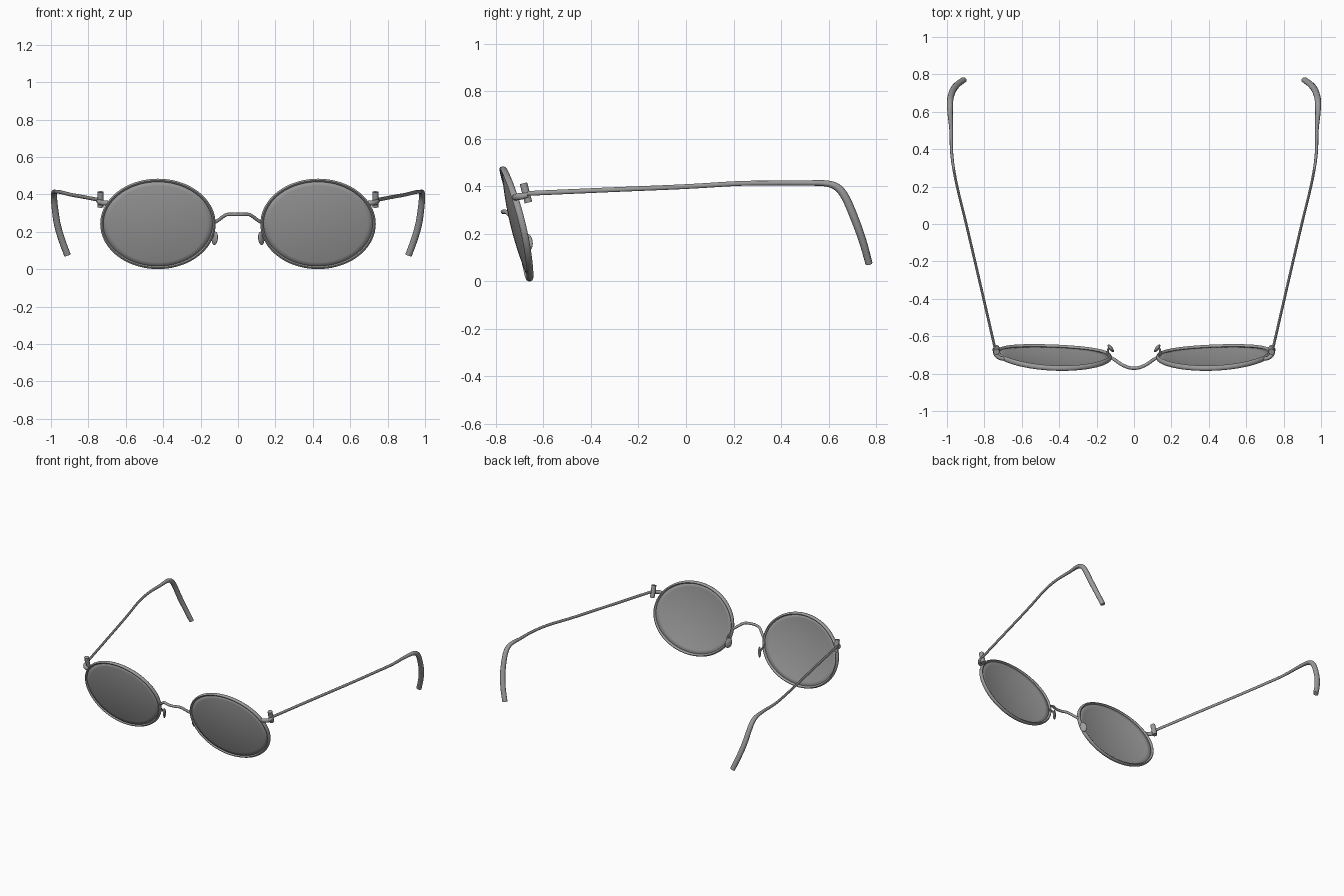
import bpy, bmesh, math
from mathutils import Vector, Matrix

cube = bpy.data.objects.get("Cube")
if cube:
    bpy.data.objects.remove(cube)


def material(name, value):
    m = bpy.data.materials.new(name)
    m.use_nodes = True
    m.diffuse_color = (value, value, value, 1)
    m.node_tree.nodes["Principled BSDF"].inputs["Base Color"].default_value = (value, value, value, 1)
    return m


GREY = material("satin grey", 0.33)


def finish(bm, name, mirror=False):
    """Turn a bmesh into a smooth object, optionally flipped to the right side."""
    if mirror:
        for v in bm.verts:
            v.co.x = -v.co.x
    bmesh.ops.recalc_face_normals(bm, faces=bm.faces[:])
    mesh = bpy.data.meshes.new(name)
    bm.to_mesh(mesh)
    bm.free()
    mesh.materials.append(GREY)
    obj = bpy.data.objects.new(name, mesh)
    bpy.context.collection.objects.link(obj)
    bpy.ops.object.select_all(action='DESELECT')
    obj.select_set(True)
    bpy.context.view_layer.objects.active = obj
    bpy.ops.object.shade_smooth_by_angle(angle=math.radians(40))
    return obj


def smooth_path(points, steps=6):
    """Catmull-Rom interpolation; extra components (radii) follow along."""
    p = [Vector(q) for q in points]
    p = [2 * p[0] - p[1]] + p + [2 * p[-1] - p[-2]]
    out = []
    for a, b, c, d in zip(p, p[1:], p[2:], p[3:]):
        for i in range(steps):
            t = i / steps
            out.append(0.5 * (2 * b + (c - a) * t + (2 * a - 5 * b + 4 * c - d) * t * t
                              + (3 * b - a - 3 * c + d) * t ** 3))
    return out + [p[-2]]


def sweep(path, ref, closed=False, sides=12):
    """Sweep an ellipse along (x, y, z, half size along ref, half size across)."""
    bm = bmesh.new()
    n = len(path)
    rings = []
    for i, p in enumerate(path):
        before = path[(i - 1) % n] if closed else path[max(i - 1, 0)]
        after = path[(i + 1) % n] if closed else path[min(i + 1, n - 1)]
        tangent = (Vector(after[:3]) - Vector(before[:3])).normalized()
        side = (ref - ref.dot(tangent) * tangent).normalized()
        other = tangent.cross(side)
        angles = [math.tau * k / sides for k in range(sides)]
        rings.append([bm.verts.new(Vector(p[:3]) + side * p[3] * math.cos(a)
                                   + other * p[4] * math.sin(a)) for a in angles])
    pairs = list(zip(rings, rings[1:]))
    if closed:
        pairs.append((rings[-1], rings[0]))
    else:
        bm.faces.new(rings[0])
        bm.faces.new(rings[-1])
    for r, q in pairs:
        for k in range(sides):
            j = (k + 1) % sides
            bm.faces.new((r[k], r[j], q[j], q[k]))
    return bm


X, Y, Z = Vector((1, 0, 0)), Vector((0, 1, 0)), Vector((0, 0, 1))


def lens_point(r, angle):
    """Point on the tilted, gently domed lens surface."""
    dx, dz = 0.30 * r * math.cos(angle), 0.233 * r * math.sin(angle)
    y = -0.735 - 0.24 * dz + 0.04 * dx + 0.38 * (dx * dx + dz * dz)
    return Vector((0.428 + dx, y, 0.242 + dz))


def build_lens():
    bm = bmesh.new()
    count = 64
    rings = [[bm.verts.new(lens_point(r / 8, math.tau * k / count)) for k in range(count)]
             for r in range(1, 9)]
    centre = bm.verts.new(lens_point(0, 0))
    for k in range(count):
        j = (k + 1) % count
        bm.faces.new((centre, rings[0][k], rings[0][j]))
        for a, b in zip(rings, rings[1:]):
            bm.faces.new((a[k], b[k], b[j], a[j]))
    return bm


def build_rim():
    path = [(*lens_point(1, math.tau * k / 72), 0.014, 0.009) for k in range(72)]
    return sweep(path, Y, closed=True, sides=10)


def build_temple():
    # Thin flat wire that swells into a bent ear piece
    path = [(0.742, -0.67, 0.370, 0.007, 0.010), (0.82, -0.33, 0.385, 0.007, 0.010),
            (0.897, 0.0, 0.399, 0.007, 0.010), (0.95, 0.22, 0.412, 0.007, 0.010),
            (0.974, 0.37, 0.414, 0.008, 0.010), (0.977, 0.50, 0.414, 0.010, 0.011),
            (0.983, 0.59, 0.412, 0.014, 0.013), (0.984, 0.64, 0.393, 0.016, 0.016),
            (0.981, 0.675, 0.345, 0.017, 0.017), (0.968, 0.715, 0.25, 0.018, 0.017),
            (0.945, 0.745, 0.165, 0.018, 0.016), (0.912, 0.770, 0.075, 0.018, 0.015)]
    return sweep(smooth_path(path), X)


def build_hinge():
    return sweep([(0.735, -0.684, 0.413, 0.016, 0.016),
                  (0.735, -0.663, 0.332, 0.016, 0.016)], X, sides=16)


def build_hinge_arm():
    path = [(0.69, -0.722, 0.353, 0.012, 0.010), (0.72, -0.715, 0.355, 0.014, 0.011),
            (0.74, -0.695, 0.358, 0.014, 0.011), (0.747, -0.665, 0.364, 0.012, 0.010)]
    return sweep(smooth_path(path), Z)


def build_nose_pad():
    # Flattened oval disc turned to rest on the nose
    bm = bmesh.new()
    turn = Matrix.Rotation(math.radians(-38), 4, 'Z') @ Matrix.Rotation(math.radians(12), 4, 'X')
    bmesh.ops.create_uvsphere(bm, u_segments=20, v_segments=12, radius=1,
                              matrix=Matrix.Translation((0.124, -0.665, 0.165)) @ turn
                              @ Matrix.Diagonal((0.010, 0.024, 0.036, 1)))
    return bm


def build_pad_arm():
    path = [(0.137, -0.715, 0.215, 0.006, 0.006), (0.140, -0.688, 0.205, 0.006, 0.006),
            (0.137, -0.668, 0.185, 0.006, 0.006), (0.125, -0.665, 0.168, 0.006, 0.006)]
    return sweep(smooth_path(path, 4), X, sides=8)


# Mirrored parts on both sides
parts = {"lens": build_lens, "rim": build_rim, "temple": build_temple,
         "hinge_barrel": build_hinge, "hinge_arm": build_hinge_arm,
         "nose_pad": build_nose_pad, "nose_pad_arm": build_pad_arm}
for side, flip in (("left", False), ("right", True)):
    for part, build in parts.items():
        obj = finish(build(), f"{side}_{part}", flip)
        if part == "lens":
            solid = obj.modifiers.new("thickness", 'SOLIDIFY')
            solid.thickness = 0.008
            solid.offset = 0

# Bridge wire arched forward over the nose
half = [(0.128, -0.712, 0.248), (0.105, -0.725, 0.262), (0.065, -0.752, 0.290),
        (0.03, -0.767, 0.293)]
bridge = [(-x, y, z) for x, y, z in half] + [(0, -0.771, 0.293)] + half[::-1]
finish(sweep(smooth_path([(*p, 0.009, 0.009) for p in bridge]), Y), "bridge")
